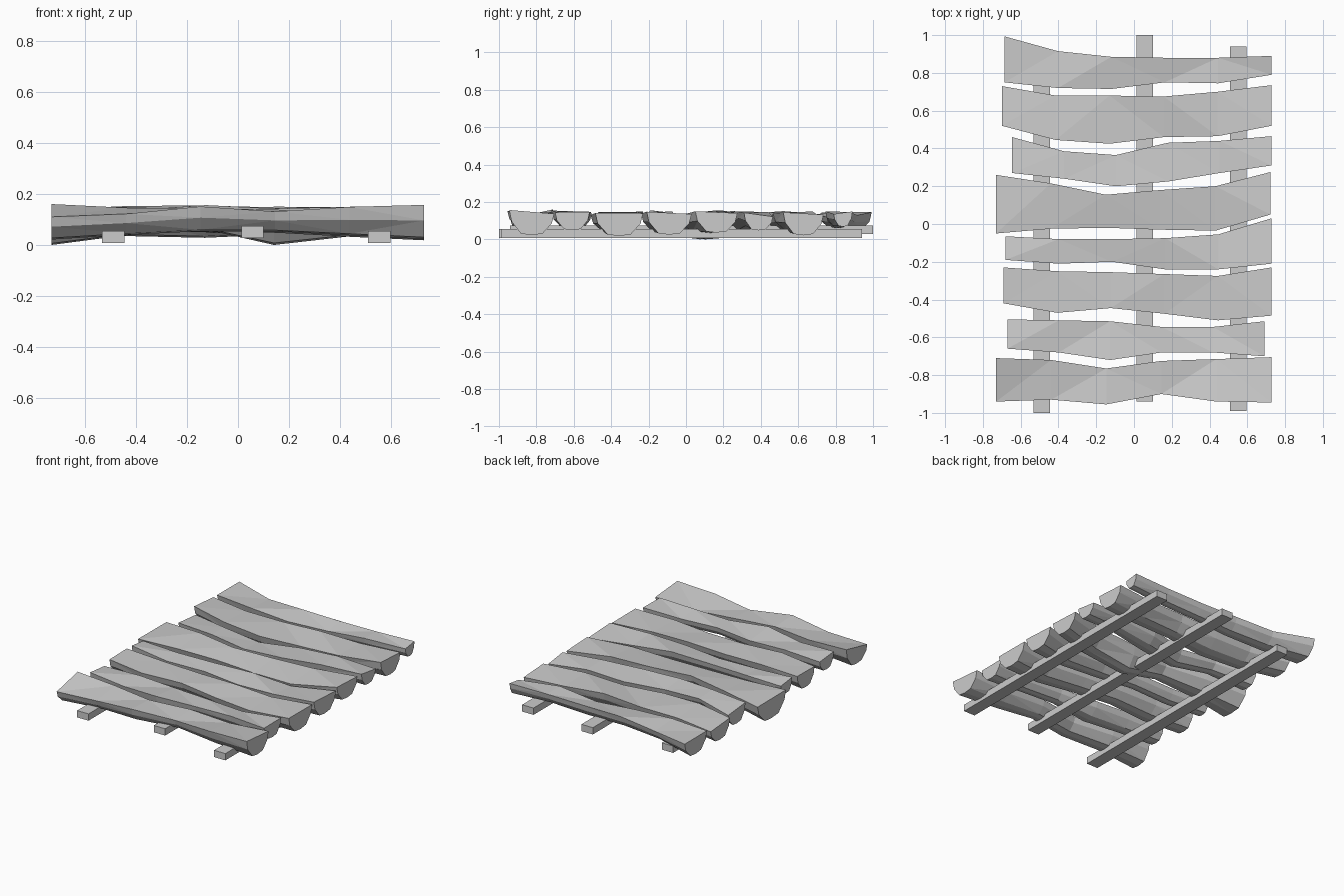
import bpy, bmesh, random

random.seed(4)

# Half-log sections (across -1..1, depth 0..1): full at the ends, leaner between
END = [(-1, 0), (-0.9, 0.45), (-0.48, 0.94), (0, 1), (0.48, 0.94), (0.9, 0.45), (1, 0)]
MID = [(-1, 0), (-0.88, 0.45), (-0.42, 0.94), (0, 1), (0.42, 0.94), (0.88, 0.45), (1, 0)]


def finish(name, bm):
    bmesh.ops.recalc_face_normals(bm, faces=bm.faces)
    mesh = bpy.data.meshes.new(name)
    bm.to_mesh(mesh)
    bm.free()
    obj = bpy.data.objects.new(name, mesh)
    bpy.context.collection.objects.link(obj)
    return obj


def plank(number, x0, x1, back, front, rolls=None, dip=None):
    """Loft a split log along x through evenly spaced stations."""
    bm = bmesh.new()
    rings = []
    last = len(back) - 1
    for i, (yb, yf) in enumerate(zip(back, front)):
        x = x0 + (x1 - x0) * i / last
        at_end = i in (0, last)
        mid, half = (yb + yf) / 2, (yb - yf) / 2
        top = 0.138 + random.uniform(-0.007, 0.01)
        roll = random.uniform(-0.012, 0.012)
        if rolls:
            roll = rolls[i]
        depth = 0.035 + 0.7 * half + random.uniform(-0.008, 0.008)
        if not at_end:
            depth = min(depth * 0.88, 0.105)
        if dip == i:
            depth = top
        ring = []
        for u, v in (END if at_end else MID):
            z = top + roll * u * (1 - v) - depth * v
            ring.append(bm.verts.new((x, mid + half * u, max(z, 0.0))))
        rings.append(ring)
    n = len(END)
    for a, b in zip(rings, rings[1:]):
        for j in range(n):
            k = (j + 1) % n
            bm.faces.new((a[j], a[k], b[k], b[j]))
    bm.faces.new(rings[0])
    bm.faces.new(rings[-1])
    # Faceted, hand-hewn surface
    side_faces = [f for f in bm.faces if len(f.verts) == 4]
    bmesh.ops.triangulate(bm, faces=side_faces)
    finish(f"plank_{number}", bm)


def rail(name, x, y0, y1, z0):
    """Square support beam running along y."""
    bm = bmesh.new()
    bmesh.ops.create_cube(bm, size=1)
    for v in bm.verts:
        v.co.x = x + v.co.x * 0.087
        v.co.y = (y0 + y1) / 2 + v.co.y * (y1 - y0)
        v.co.z = z0 + (v.co.z + 0.5) * 0.047
    finish(name, bm)


# Support rails under the planks
rail("left_rail", -0.488, -1.0, 0.90, 0.008)
rail("middle_rail", 0.057, -0.94, 1.0, 0.028)
rail("right_rail", 0.553, -0.99, 0.94, 0.008)

# Planks from front to back: x range, back edge, front edge
plank(1, -0.73, 0.728, [-0.71, -0.72, -0.765, -0.725, -0.715, -0.705],
      [-0.94, -0.93, -0.955, -0.90, -0.94, -0.945],
      rolls=[0.025, 0.012, -0.004, 0.004, -0.015, -0.01])
plank(2, -0.67, 0.69, [-0.505, -0.51, -0.515, -0.545, -0.545, -0.515],
      [-0.66, -0.68, -0.72, -0.68, -0.68, -0.70])
plank(3, -0.69, 0.728, [-0.23, -0.25, -0.255, -0.265, -0.275, -0.23],
      [-0.42, -0.47, -0.445, -0.475, -0.51, -0.485])
plank(4, -0.68, 0.728, [-0.065, -0.08, -0.08, -0.075, -0.055, 0.03],
      [-0.19, -0.21, -0.20, -0.24, -0.24, -0.21])
plank(5, -0.73, 0.722, [0.26, 0.215, 0.155, 0.18, 0.20, 0.275],
      [-0.05, -0.025, -0.02, -0.03, -0.035, 0.05], dip=3)
plank(6, -0.645, 0.728, [0.46, 0.385, 0.365, 0.43, 0.44, 0.465],
      [0.27, 0.24, 0.20, 0.225, 0.27, 0.31])
plank(7, -0.70, 0.728, [0.73, 0.68, 0.68, 0.675, 0.70, 0.735],
      [0.52, 0.445, 0.425, 0.46, 0.465, 0.52])
plank(8, -0.685, 0.728, [0.993, 0.915, 0.885, 0.88, 0.88, 0.89],
      [0.75, 0.72, 0.715, 0.75, 0.745, 0.79])
